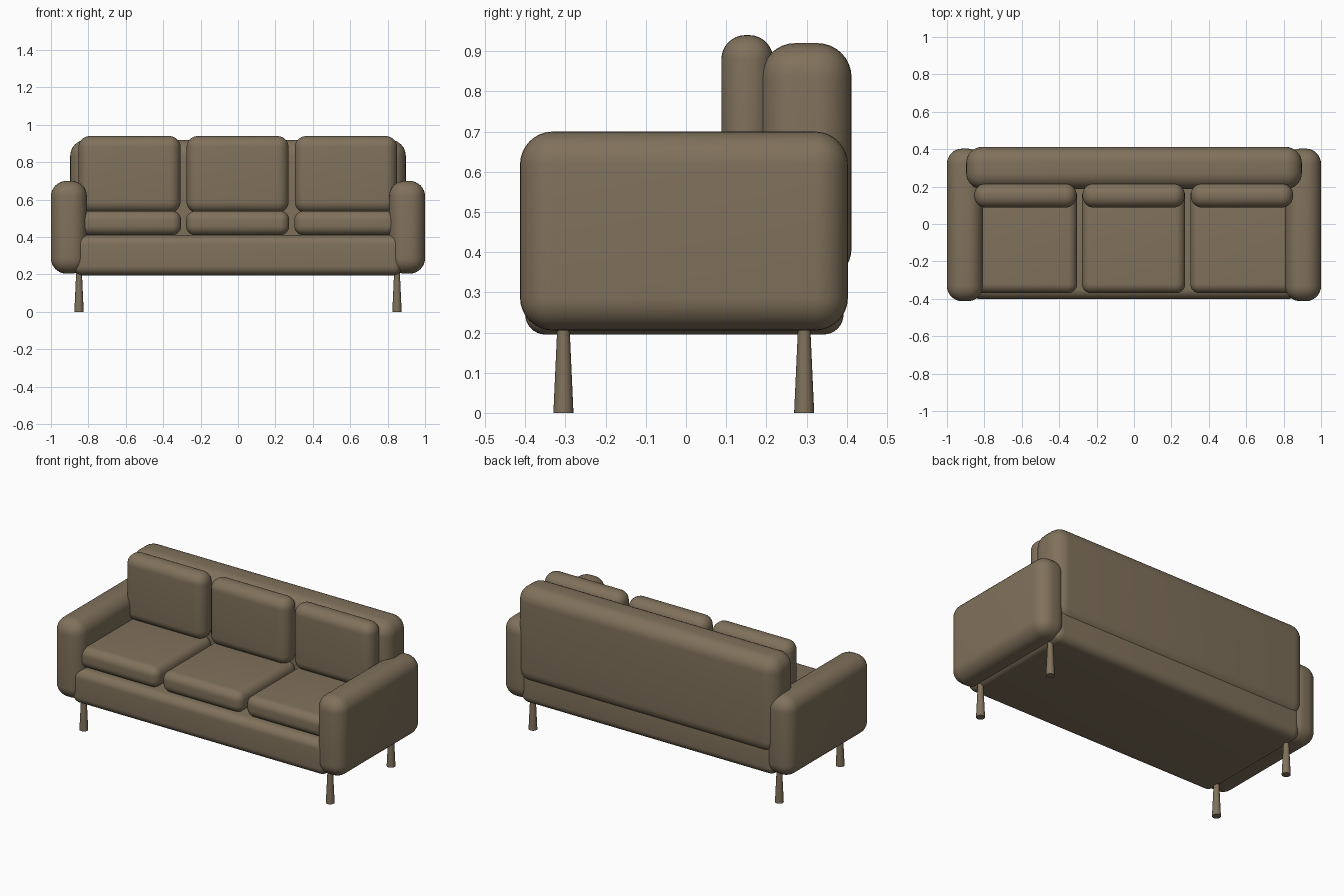
import bpy

if "Cube" in bpy.data.objects:
    bpy.data.objects.remove(bpy.data.objects["Cube"])

fabric = bpy.data.materials.new("brown fabric")
fabric.diffuse_color = (0.216, 0.165, 0.105, 1)
fabric.use_nodes = True
fabric.node_tree.nodes["Principled BSDF"].inputs["Base Color"].default_value = fabric.diffuse_color


def finish(ob, name):
    ob.name = name
    ob.data.materials.append(fabric)
    bpy.ops.object.shade_smooth_by_angle()


def padded_box(name, x, y, z, radius):
    """Rounded box from (min, max) ranges."""
    ranges = (x, y, z)
    bpy.ops.mesh.primitive_cube_add(size=1, location=[(a + b) / 2 for a, b in ranges])
    ob = bpy.context.object
    ob.scale = [b - a for a, b in ranges]
    bpy.ops.object.transform_apply(location=False, rotation=False, scale=True)
    bevel = ob.modifiers.new("rounding", 'BEVEL')
    bevel.width = radius
    bevel.segments = 8
    bpy.ops.object.modifier_apply(modifier=bevel.name)
    finish(ob, name)


# Base and backrest
padded_box("base", (-0.88, 0.88), (-0.40, 0.392), (0.195, 0.41), 0.05)
padded_box("backrest", (-0.897, 0.897), (0.187, 0.412), (0.325, 0.92), 0.085)

# Arms
for side, label in ((-1, "left"), (1, "right")):
    xs = sorted((side * 0.808, side * 1.0))
    padded_box(label + "_arm", xs, (-0.413, 0.403), (0.205, 0.70), 0.082)

# Seat and back cushions
for cx, label in ((-0.58, "left"), (-0.002, "middle"), (0.577, "right")):
    xs = (cx - 0.276, cx + 0.276)
    padded_box(label + "_seat_cushion", xs, (-0.37, 0.20), (0.41, 0.54), 0.05)
    padded_box(label + "_back_cushion", (cx - 0.273, cx + 0.273),
               (0.088, 0.217), (0.53, 0.94), 0.06)

# Tapered legs
for x in (-0.85, 0.85):
    for y, label in ((-0.305, "front_leg"), (0.294, "back_leg")):
        bpy.ops.mesh.primitive_cone_add(vertices=24, radius1=0.025, radius2=0.015,
                                        depth=0.22, location=(x, y, 0.11))
        finish(bpy.context.object, label)
